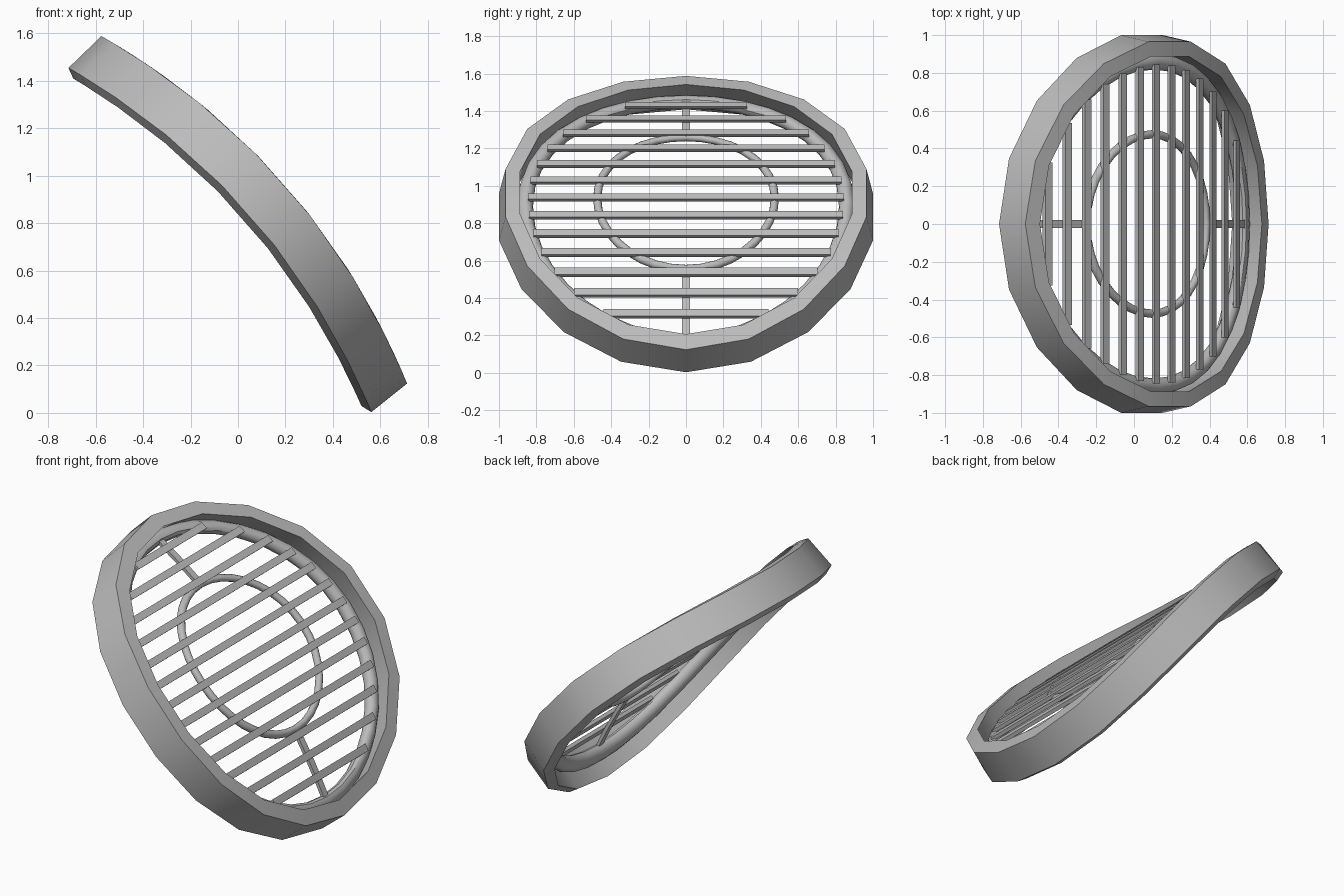
import bpy, bmesh, math
from mathutils import Vector

cube = bpy.data.objects.get("Cube")
if cube:
    bpy.data.objects.remove(cube, do_unlink=True)

metal = bpy.data.materials.new("grey_metal")
metal.use_nodes = True
metal.diffuse_color = (0.5, 0.5, 0.5, 1)
metal.node_tree.nodes["Principled BSDF"].inputs["Base Color"].default_value = (0.5, 0.5, 0.5, 1)

# Tilted frame: u runs down the slope, n points out of the curved face
ORIGIN = Vector((-0.0775, 0, 0.7275))
U = Vector((0.66, 0, -0.75))
N = Vector((0.75, 0, 0.66))
HALF, SAG = 0.972, 0.165


def place(u, y, n):
    """Put a flat point onto the curved, tilted shell."""
    bulge = SAG * (1 - (u / HALF) ** 2)
    return ORIGIN + U * u + Vector((0, y, 0)) + N * (n + bulge)


def loft(name, rings, closed):
    """Join cross-sections given in (u, y, n); cap the ends when open."""
    bm = bmesh.new()
    loops = [[bm.verts.new(place(*p)) for p in ring] for ring in rings]
    pairs = list(zip(loops, loops[1:]))
    if closed:
        pairs.append((loops[-1], loops[0]))
    else:
        bm.faces.new(loops[0])
        bm.faces.new(loops[-1])
    for a, b in pairs:
        for i in range(len(a)):
            j = (i + 1) % len(a)
            bm.faces.new((a[i], a[j], b[j], b[i]))
    bmesh.ops.recalc_face_normals(bm, faces=bm.faces)
    mesh = bpy.data.meshes.new(name)
    bm.to_mesh(mesh)
    bm.free()
    mesh.materials.append(metal)
    obj = bpy.data.objects.new(name, mesh)
    bpy.context.collection.objects.link(obj)
    bpy.ops.object.select_all(action='DESELECT')
    obj.select_set(True)
    bpy.context.view_layer.objects.active = obj
    bpy.ops.object.shade_smooth_by_angle(angle=math.radians(35))
    return obj


def hoop(name, profile, sides, shift=0):
    """Sweep a (u radius, y radius, n) profile round the centre."""
    rings = []
    for k in range(sides):
        a = math.tau * k / sides
        rings.append([(shift + ru * math.cos(a), ry * math.sin(a), n) for ru, ry, n in profile])
    return loft(name, rings, True)


def tube(radius, thick, n, steps=12):
    angles = [math.tau * i / steps for i in range(steps)]
    return [(radius + thick * math.cos(t), radius + thick * math.sin(t + math.pi / 2),
             n + thick * math.sin(t)) for t in angles]


# Outer frame band
hoop("outer_frame", [(0.976, 0.98, 0.196), (0.967, 1.015, 0.0),
                     (0.92, 0.95, -0.03), (0.89, 0.9, 0.196)], 18)

# Round rim tube inside the frame and the smaller centre ring
hoop("rim_tube", tube(0.86, 0.042, 0.08), 36)
hoop("centre_ring", tube(0.475, 0.022, 0.1), 36, -0.04)

# Cross bars, each cut to the width of the opening
for i in range(13):
    u = -0.78 + 0.125 * i
    reach = math.sqrt(0.845 ** 2 - u * u)
    section = [(-0.021, 0.11), (0.021, 0.11), (0.021, 0.13), (-0.021, 0.13)]
    loft(f"cross_bar_{i + 1}", [[(u + du, y, n) for du, n in section] for y in (-reach, reach)], False)

# Struts joining the centre ring to the rim
for name, start, end in (("upper_strut", -0.84, -0.51), ("lower_strut", 0.43, 0.84)):
    stations = [start + (end - start) * k / 6 for k in range(7)]
    section = [(-0.021, 0.09), (0.021, 0.09), (0.021, 0.11), (-0.021, 0.11)]
    loft(name, [[(u, y, n) for y, n in section] for u in stations], False)
